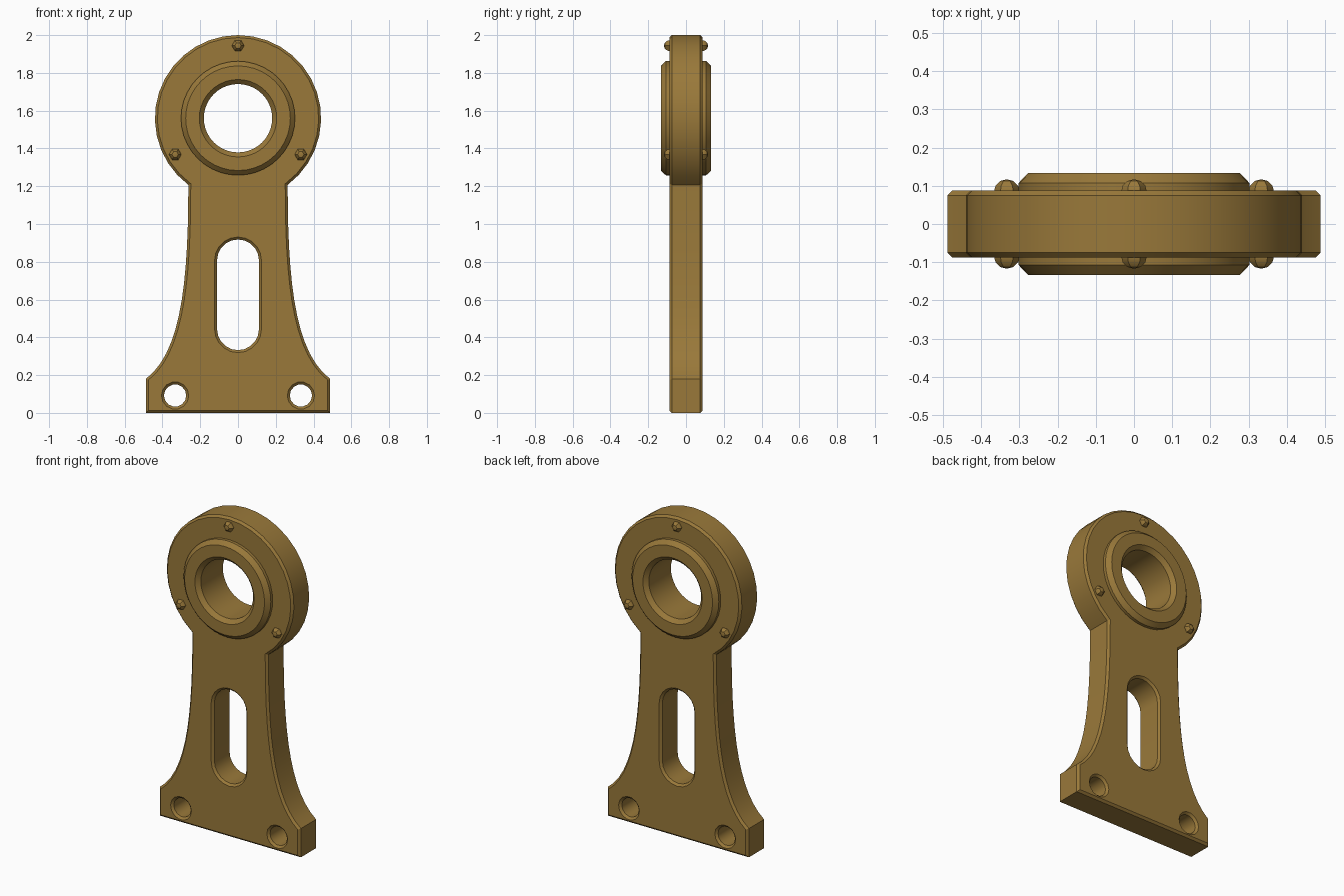
import bpy, bmesh, math
from mathutils import Vector
from mathutils.geometry import interpolate_bezier

if "Cube" in bpy.data.objects:
    bpy.data.objects.remove(bpy.data.objects["Cube"])

BORE_Z = 1.56
HEAD_R = 0.44
NECK_X = 0.263
HALF_T = 0.088
CHAMFER = 0.013

bronze = bpy.data.materials.new("bronze")
bronze.diffuse_color = (0.32, 0.19, 0.042, 1)
bronze.use_nodes = True
bronze.node_tree.nodes["Principled BSDF"].inputs["Base Color"].default_value = bronze.diffuse_color


def finish(ob):
    """Give the part its colour and smooth the round walls."""
    ob.data.materials.clear()
    ob.data.materials.append(bronze)
    bpy.ops.object.select_all(action='DESELECT')
    ob.select_set(True)
    bpy.context.view_layer.objects.active = ob
    bpy.ops.object.shade_smooth_by_angle(angle=math.radians(30))


def from_bmesh(name, bm):
    bmesh.ops.recalc_face_normals(bm, faces=bm.faces)
    me = bpy.data.meshes.new(name)
    bm.to_mesh(me)
    bm.free()
    ob = bpy.data.objects.new(name, me)
    bpy.context.collection.objects.link(ob)
    finish(ob)
    return ob


def arc(cx, cz, r, a0, a1, n):
    """n + 1 points along an arc."""
    return [(cx + r * math.cos(a0 + (a1 - a0) * i / n),
             cz + r * math.sin(a0 + (a1 - a0) * i / n)) for i in range(n + 1)]


def circle(cx, cz, r, n):
    return arc(cx, cz, r, 0, 2 * math.pi, n)[:-1]


# Plate outline: foot, flared sides, neck and round head
neck_a = -math.acos(NECK_X / HEAD_R)
neck_z = BORE_Z + HEAD_R * math.sin(neck_a)
flare = [(p.x, p.y) for p in interpolate_bezier(
    Vector((0.488, 0.18)), Vector((0.30, 0.32)),
    Vector((NECK_X, 0.70)), Vector((NECK_X, neck_z)), 14)]
head = arc(0, BORE_Z, HEAD_R, neck_a, math.pi - neck_a, 28)
outline = ([(-0.488, 0), (0.488, 0)] + flare + head[1:-1]
           + [(-x, z) for x, z in reversed(flare)])

# Openings: slot, foot holes, and the seat hidden under the collar
slot = arc(0, 0.807, 0.111, 0, math.pi, 10) + arc(0, 0.443, 0.111, math.pi, 2 * math.pi, 10)
holes = [slot, circle(0, BORE_Z, 0.24, 32)]
holes += [circle(s * 0.333, 0.092, 0.059, 14) for s in (-1, 1)]

cu = bpy.data.curves.new("plate", 'CURVE')
cu.dimensions = '2D'
cu.fill_mode = 'BOTH'
cu.extrude = HALF_T - CHAMFER
cu.bevel_depth = CHAMFER
cu.bevel_resolution = 0
cu.offset = -CHAMFER
for pts in [outline] + holes:
    sp = cu.splines.new('POLY')
    sp.points.add(len(pts) - 1)
    for p, (x, z) in zip(sp.points, pts):
        p.co = (x, z, 0, 1)
    sp.use_cyclic_u = True
plate = bpy.data.objects.new("plate", cu)
plate.rotation_euler.x = math.pi / 2
bpy.context.collection.objects.link(plate)
plate.select_set(True)
bpy.context.view_layer.objects.active = plate
bpy.ops.object.convert(target='MESH')
plate = bpy.context.view_layer.objects.active
bm = bmesh.new()
bm.from_mesh(plate.data)
bmesh.ops.remove_doubles(bm, verts=bm.verts, dist=0.0005)
bmesh.ops.recalc_face_normals(bm, faces=bm.faces)
bm.to_mesh(plate.data)
bm.free()
finish(plate)

# Bearing collar: chamfered ring profile (radius, y) turned about the bore
half = [(0.302, 0.107), (0.277, 0.133), (0.205, 0.133), (0.181, 0.109)]
ring = half + [(r, -y) for r, y in reversed(half)]
N = 40
bm = bmesh.new()
rows = [[bm.verts.new((r * math.cos(2 * math.pi * i / N), y,
                       BORE_Z + r * math.sin(2 * math.pi * i / N)))
         for r, y in ring] for i in range(N)]
for i in range(N):
    a, b = rows[i], rows[(i + 1) % N]
    for j in range(len(ring)):
        k = (j + 1) % len(ring)
        bm.faces.new((a[j], a[k], b[k], b[j]))
from_bmesh("bearing_collar", bm)

# Rivets: three faceted studs on each side of the head
for side, y in (("front", -0.083), ("back", 0.083)):
    for i in range(3):
        ang = math.radians(90 + 120 * i)
        bm = bmesh.new()
        bmesh.ops.create_uvsphere(bm, u_segments=6, v_segments=6, radius=0.034)
        for v in bm.verts:
            x, yy, z = v.co
            v.co = (yy + 0.384 * math.cos(ang), y + z,
                    x + BORE_Z + 0.384 * math.sin(ang))
        from_bmesh(f"rivet_{side}_{i + 1}", bm)
